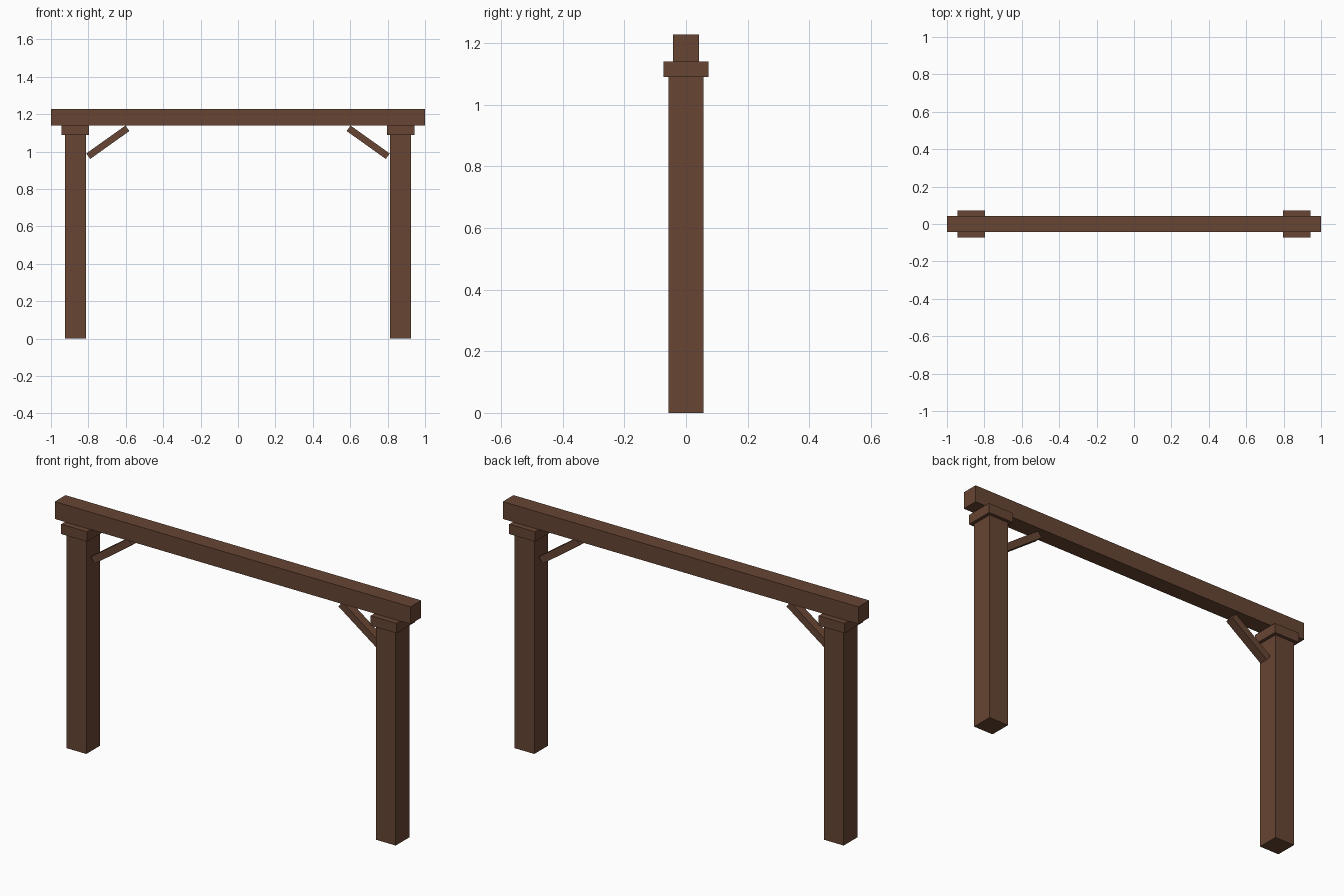
import bpy
import math

if "Cube" in bpy.data.objects:
    bpy.data.objects.remove(bpy.data.objects["Cube"])

wood = bpy.data.materials.new("brown_wood")
wood.diffuse_color = (0.135, 0.06, 0.034, 1)
wood.use_nodes = True
wood.node_tree.nodes["Principled BSDF"].inputs["Base Color"].default_value = wood.diffuse_color


def box(name, size, location, tilt=0.0):
    bpy.ops.mesh.primitive_cube_add(size=1, location=location, rotation=(0, tilt, 0))
    obj = bpy.context.object
    obj.name = name
    obj.scale = size
    bpy.ops.object.transform_apply(location=False, rotation=False, scale=True)
    obj.data.materials.append(wood)
    return obj


# Top beam
box("top_beam", (2.0, 0.086, 0.088), (0, 0, 1.184))

# Post, cap block and diagonal brace on each side
for side, s in (("left", -1), ("right", 1)):
    box(side + "_post", (0.112, 0.112, 1.09), (s * 0.87, 0, 0.545))
    box(side + "_cap", (0.146, 0.146, 0.05), (s * 0.87, 0, 1.115))
    box(side + "_brace", (0.257, 0.045, 0.036), (s * 0.696, 0, 1.05),
        s * math.radians(35.5))
